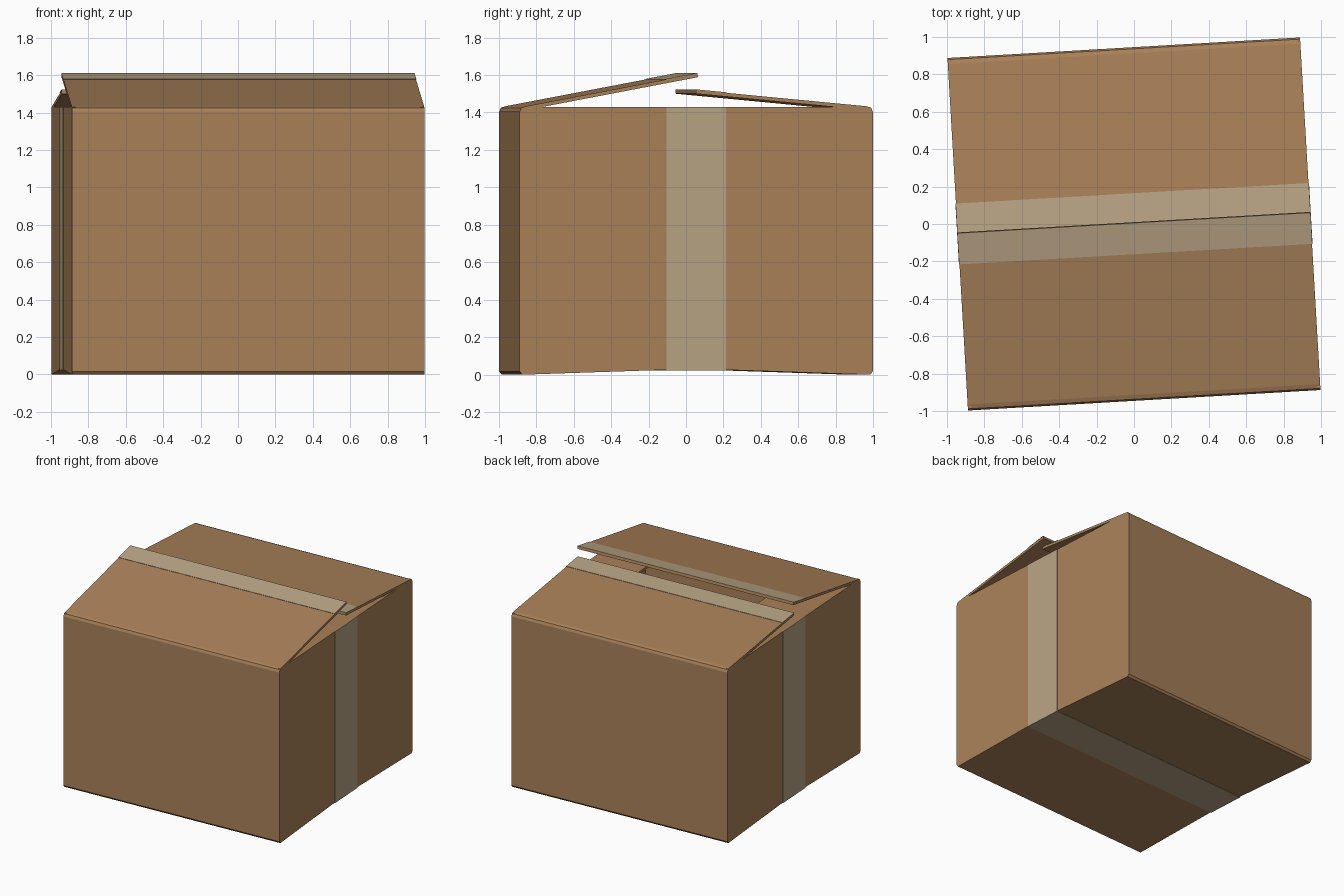
import bpy, bmesh, math

if "Cube" in bpy.data.objects:
    bpy.data.objects.remove(bpy.data.objects["Cube"])

ANGLE = math.radians(3.33)   # the whole box is turned slightly
H = 0.944                    # half width of the box
T = 0.02                     # cardboard thickness
TOP = 1.43


def material(name, rgb):
    m = bpy.data.materials.new(name)
    m.diffuse_color = (*rgb, 1)
    m.use_nodes = True
    m.node_tree.nodes["Principled BSDF"].inputs["Base Color"].default_value = m.diffuse_color
    return m


CARD = material("cardboard", (0.40, 0.22, 0.10))
TAPE = material("tape", (0.48, 0.37, 0.23))


def add_object(name, bm, mat):
    bmesh.ops.recalc_face_normals(bm, faces=bm.faces)
    me = bpy.data.meshes.new(name)
    bm.to_mesh(me)
    bm.free()
    me.materials.append(mat)
    ob = bpy.data.objects.new(name, me)
    ob.rotation_euler.z = ANGLE
    bpy.context.collection.objects.link(ob)
    return ob


def offset(path, t):
    """Shift an open path to its right-hand side by t, with mitred corners."""
    normals = []
    for (a, b), (c, d) in zip(path, path[1:]):
        l = math.hypot(c - a, d - b)
        normals.append(((d - b) / l, -(c - a) / l))
    out = []
    for i, (a, b) in enumerate(path):
        n = normals[max(i - 1, 0)]
        m = normals[min(i, len(normals) - 1)]
        k = t / (1 + n[0] * m[0] + n[1] * m[1])
        out.append((a + (n[0] + m[0]) * k, b + (n[1] + m[1]) * k))
    return out


def strip(name, path, lo, hi, t, mat, along="x"):
    """Bent sheet of thickness t: path in the side plane, swept from lo to hi."""
    bm = bmesh.new()
    rows = []
    for p, q in zip(path, offset(path, t)):
        ring = [(p, lo), (p, hi), (q, hi), (q, lo)]
        rows.append([bm.verts.new((s, u, z) if along == "x" else (u, s, z))
                     for (u, z), s in ring])
    for a, b in zip(rows, rows[1:]):
        for i in range(4):
            j = (i + 1) % 4
            bm.faces.new((a[i], a[j], b[j], b[i]))
    bm.faces.new(rows[0])
    bm.faces.new(rows[-1])
    return add_object(name, bm, mat)


def prism(name, outline, x0, x1, mat):
    bm = bmesh.new()
    f = bm.faces.new([bm.verts.new((x0, y, z)) for y, z in outline])
    ext = bmesh.ops.extrude_face_region(bm, geom=[f])["geom"]
    bmesh.ops.translate(bm, vec=(x1 - x0, 0, 0),
                        verts=[v for v in ext if isinstance(v, bmesh.types.BMVert)])
    return add_object(name, bm, mat)


# Folded sheet: back flap, back wall, sagging floor, front wall, front flap
back_tip, front_tip = (0.0, 1.52), (0.006, 1.608)
back = [(0.912, 1.433), (0.935, 1.425), (H, 1.405), (H, 0.017), (0.93, 0.0), (0.16, 0.026)]
front = [(-y, z) for y, z in reversed(back)]
strip("folded_body", [back_tip] + back + front + [front_tip], -H, H, T, CARD)

# Side walls and their short inner flaps
wall = [(-0.93, 0.012), (-0.16, 0.032), (0.16, 0.032), (0.93, 0.012),
        (0.93, TOP), (-0.93, TOP)]
for side, s in (("left", -1), ("right", 1)):
    prism(side + "_wall", wall, s * (H - T), s * H, CARD)
    prism(side + "_inner_flap",
          [(-0.915, TOP - T), (0.915, TOP - T), (0.915, TOP), (-0.915, TOP)],
          s * 0.52, s * (H - 0.005), CARD)


# Tape on the edges of the two top flaps
def part_way(a, b, d):
    k = d / math.hypot(b[0] - a[0], b[1] - a[1])
    return (a[0] + (b[0] - a[0]) * k, a[1] + (b[1] - a[1]) * k)


strip("back_flap_tape", [back_tip, part_way(back_tip, back[0], 0.165)],
      -H - 0.002, H + 0.002, -0.003, TAPE)
strip("front_flap_tape", [part_way(front_tip, front[-1], 0.17), front_tip],
      -H - 0.002, H + 0.002, -0.003, TAPE)

# Tape running down both sides and under the floor
half = [(H, TOP), (H, 0.026)]
path = half + [(-x, z) for x, z in reversed(half)]
strip("side_and_floor_tape", path, -0.16, 0.16, -0.003, TAPE, along="y")
